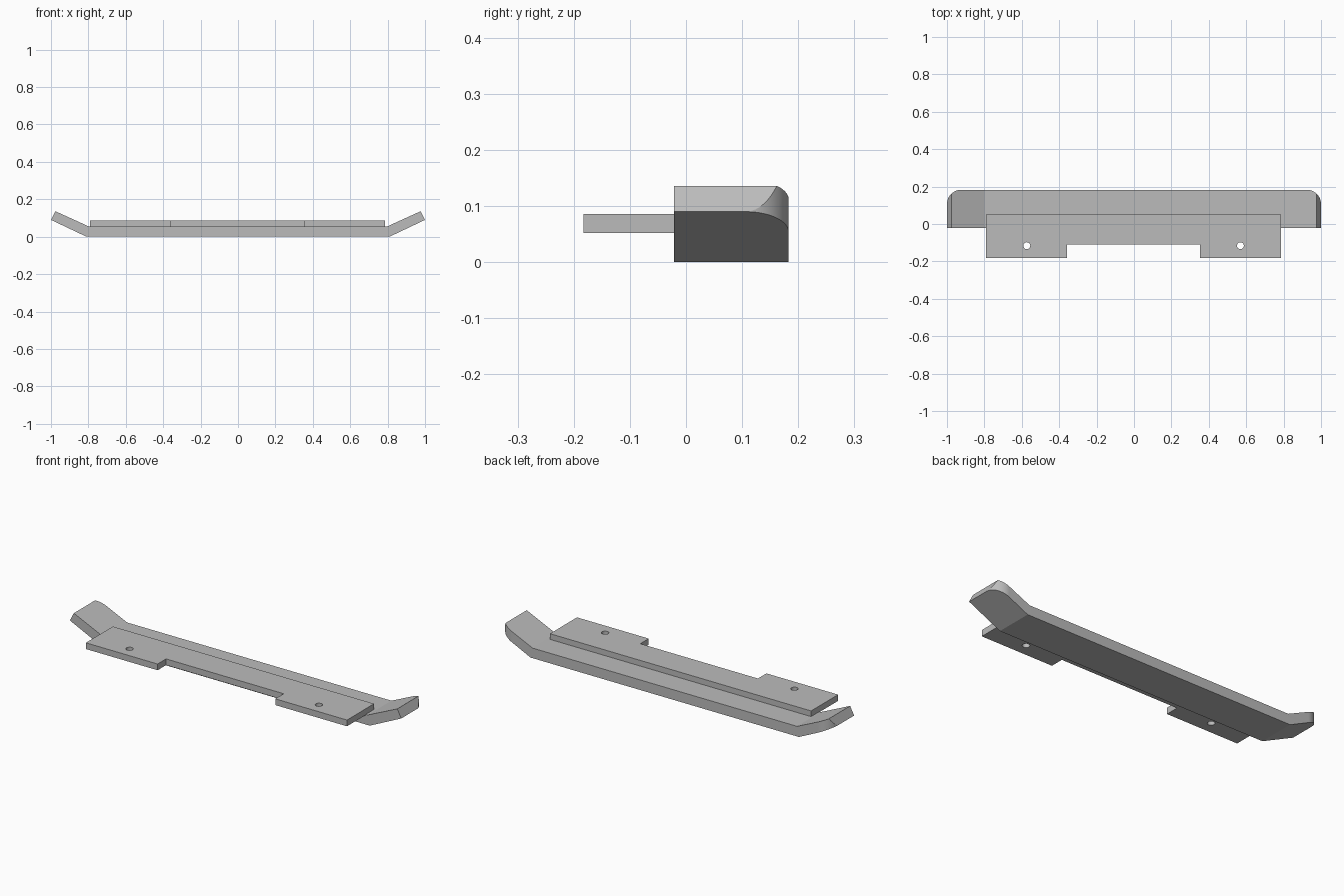
import bpy, bmesh, math
from mathutils import Vector

if "Cube" in bpy.data.objects:
    bpy.data.objects.remove(bpy.data.objects["Cube"])

grey = bpy.data.materials.new("light_grey")
grey.diffuse_color = (0.5, 0.5, 0.5, 1)
grey.use_nodes = True
grey.node_tree.nodes["Principled BSDF"].inputs["Base Color"].default_value = grey.diffuse_color


def prism(name, outline, vec):
    """Extrude a closed 3D outline along vec into a solid."""
    bm = bmesh.new()
    face = bm.faces.new([bm.verts.new(p) for p in outline])
    ext = bmesh.ops.extrude_face_region(bm, geom=[face])
    bmesh.ops.translate(bm, vec=Vector(vec),
                        verts=[v for v in ext["geom"] if isinstance(v, bmesh.types.BMVert)])
    bmesh.ops.recalc_face_normals(bm, faces=bm.faces)
    mesh = bpy.data.meshes.new(name)
    bm.to_mesh(mesh)
    bm.free()
    mesh.materials.append(grey)
    obj = bpy.data.objects.new(name, mesh)
    bpy.context.collection.objects.link(obj)
    return obj


def cut(obj, tool, operation):
    """Apply a boolean with a tool and remove the tool."""
    tool.hide_render = True
    mod = obj.modifiers.new("cut", 'BOOLEAN')
    mod.object, mod.operation, mod.solver = tool, operation, 'EXACT'
    bpy.context.view_layer.objects.active = obj
    bpy.ops.object.modifier_apply(modifier=mod.name)
    bpy.data.objects.remove(tool)


def arc(cx, cy, r, a0, a1, n):
    return [(cx + r * math.cos(math.radians(a0 + (a1 - a0) * i / n)),
             cy + r * math.sin(math.radians(a0 + (a1 - a0) * i / n))) for i in range(n + 1)]


# Bar with upturned ends, extruded front to back
half = [(0.81, 0), (1.0, 0.09), (0.976, 0.136), (0.798, 0.055)]
profile = half + [(-x, z) for x, z in reversed(half)]
bar = prism("bar", [(x, -0.021, z) for x, z in profile], (0, 0.205, 0))

# Rounded rear corners of the bar
R, back = 0.077, 0.183
plan = ([(-1.01, -0.1), (1.01, -0.1), (1.01, back - R)]
        + arc(1 - R, back - R, R, 0, 90, 20)
        + arc(-1 + R, back - R, R, 90, 180, 20) + [(-1.01, back - R)])
cut(bar, prism("corner_cutter", [(x, y, -0.1) for x, y in plan], (0, 0, 0.4)), 'INTERSECT')

# Mounting plate with a notch in its front edge
S = -0.002
right = [(0.355, -0.11), (0.355, -0.183), (0.788, -0.183), (0.788, 0.05)]
outline = right + [(-x, y) for x, y in reversed(right)]
plate = prism("mounting_plate", [(x + S, y, 0.052) for x, y in outline], (0, 0, 0.034))

# Screw holes
for side in (-1, 1):
    ring = arc(side * 0.571 + S, -0.116, 0.0185, 0, 345, 23)
    cut(plate, prism("hole_cutter", [(x, y, 0) for x, y in ring], (0, 0, 0.2)), 'DIFFERENCE')

# Smooth the curved faces, keep the edges sharp
for obj in (bar, plate):
    bpy.ops.object.select_all(action='DESELECT')
    obj.select_set(True)
    bpy.context.view_layer.objects.active = obj
    bpy.ops.object.shade_smooth_by_angle(angle=math.radians(20))
